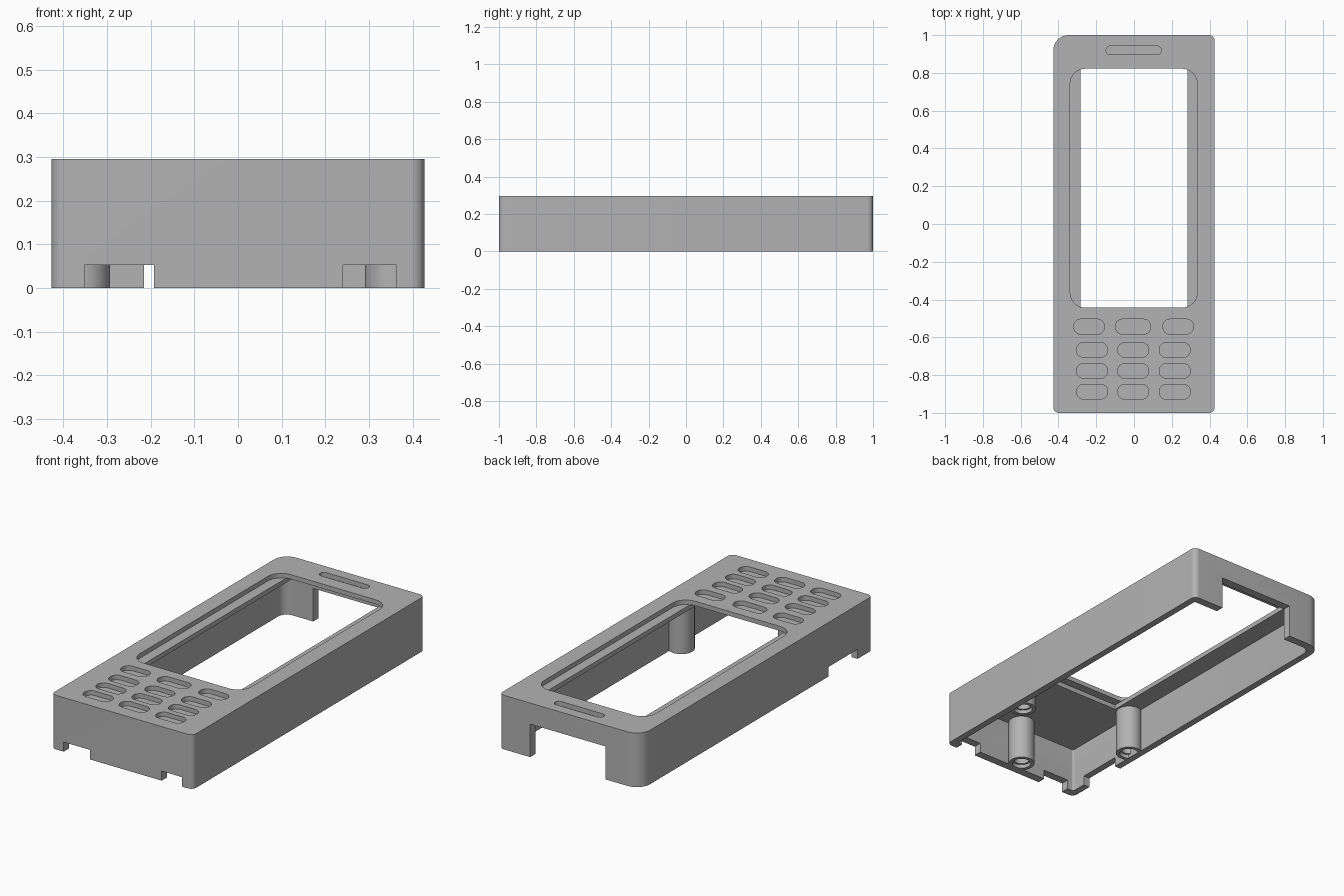
import bpy, bmesh, math

default = bpy.data.objects.get("Cube")
if default:
    bpy.data.objects.remove(default, do_unlink=True)

grey = bpy.data.materials.new("plain_grey")
grey.use_nodes = True
COLOUR = (0.45, 0.45, 0.45, 1)
grey.diffuse_color = COLOUR
grey.node_tree.nodes["Principled BSDF"].inputs["Base Color"].default_value = COLOUR

HEIGHT, CEILING, LEDGE = 0.295, 0.245, 0.27


def prism(name, x0, x1, y0, y1, z0, z1, radii=0):
    """Upright block; radii run back right, back left, front left, front right in plan."""
    if not isinstance(radii, tuple):
        radii = (radii,) * 4
    bm = bmesh.new()
    corners = ((x1, y1, -1, -1), (x0, y1, 1, -1), (x0, y0, 1, 1), (x1, y0, -1, 1))
    points = []
    for i, ((x, y, sx, sy), r) in enumerate(zip(corners, radii)):
        steps = 8 if r else 0
        for s in range(steps + 1):
            a = math.pi / 2 * (i + s / max(steps, 1))
            points.append((x + sx * r + r * math.cos(a), y + sy * r + r * math.sin(a), z0))
    face = bm.faces.new([bm.verts.new(p) for p in points])
    top = bmesh.ops.extrude_face_region(bm, geom=[face])["geom"]
    bmesh.ops.translate(bm, vec=(0, 0, z1 - z0),
                        verts=[g for g in top if isinstance(g, bmesh.types.BMVert)])
    return finish(bm, name)


def cylinder(name, x, y, r, z0, z1):
    bm = bmesh.new()
    bmesh.ops.create_cone(bm, cap_ends=True, segments=40, radius1=r, radius2=r, depth=z1 - z0)
    bmesh.ops.translate(bm, verts=bm.verts, vec=(x, y, (z0 + z1) / 2))
    return finish(bm, name)


def finish(bm, name):
    bmesh.ops.recalc_face_normals(bm, faces=bm.faces)
    mesh = bpy.data.meshes.new(name)
    bm.to_mesh(mesh)
    bm.free()
    mesh.materials.append(grey)
    obj = bpy.data.objects.new(name, mesh)
    bpy.context.collection.objects.link(obj)
    return obj


def cut(target, cutter):
    """Subtract the cutter and throw it away."""
    mod = target.modifiers.new("cut", "BOOLEAN")
    mod.operation, mod.solver, mod.object = "DIFFERENCE", "EXACT", cutter
    graph = bpy.context.evaluated_depsgraph_get()
    mesh = bpy.data.meshes.new_from_object(target.evaluated_get(graph))
    target.modifiers.clear()
    target.data = mesh
    bpy.data.objects.remove(cutter, do_unlink=True)


def smooth(obj):
    bpy.ops.object.select_all(action="DESELECT")
    obj.select_set(True)
    bpy.context.view_layer.objects.active = obj
    bpy.ops.object.shade_smooth_by_angle(angle=math.radians(30))


# Hollow case, open underneath, with one larger back corner
case = prism("case_shell", -0.427, 0.427, -1, 1, 0, HEIGHT, (0.03, 0.08, 0.03, 0.03))
cut(case, prism("cavity", -0.39, 0.39, -0.955, 0.955, -0.1, CEILING, (0.01, 0.05, 0.01, 0.01)))

# Screen window: rounded recess on top, wider straight opening below it
cut(case, prism("window", -0.338, 0.335, -0.443, 0.822, LEDGE, 0.4, 0.08))
cut(case, prism("opening", -0.283, 0.283, -0.49, 0.87, 0.1, LEDGE + 0.0005))

# Speaker slot and keypad recesses
cut(case, prism("slot", -0.148, 0.145, 0.897, 0.942, LEDGE, 0.4, 0.022))
for x, w in ((-0.238, 0.162), (-0.005, 0.186), (0.234, 0.162)):
    cut(case, prism("key", x - w / 2, x + w / 2, -0.583, -0.504, LEDGE, 0.4, 0.037))
for y in (-0.667, -0.778, -0.888):
    for x in (-0.222, -0.004, 0.216):
        cut(case, prism("key", x - 0.082, x + 0.082, y - 0.039, y + 0.039, LEDGE, 0.4, 0.037))

# Notches in the lower edge: two in front, one in the right wall, a tall one at the back
cut(case, prism("notch", -0.352, -0.193, -1.1, -0.94, -0.1, 0.052))
cut(case, prism("notch", 0.24, 0.363, -1.1, -0.94, -0.1, 0.052))
cut(case, prism("notch", -0.5, -0.38, -0.87, -0.62, -0.1, 0.052))
cut(case, prism("notch", -0.215, 0.24, 0.9, 1.1, -0.1, 0.18))
smooth(case)

# Screw bosses with stepped blind holes
for name, x, y in (("front_boss", 0, -0.908), ("left_boss", 0.358, -0.47), ("right_boss", -0.36, -0.47)):
    boss = cylinder(name, x, y, 0.067, 0, 0.255)
    cut(boss, cylinder("wide_hole", x, y, 0.048, -0.1, 0.02))
    cut(boss, cylinder("hole", x, y, 0.038, -0.1, 0.15))
    smooth(boss)
